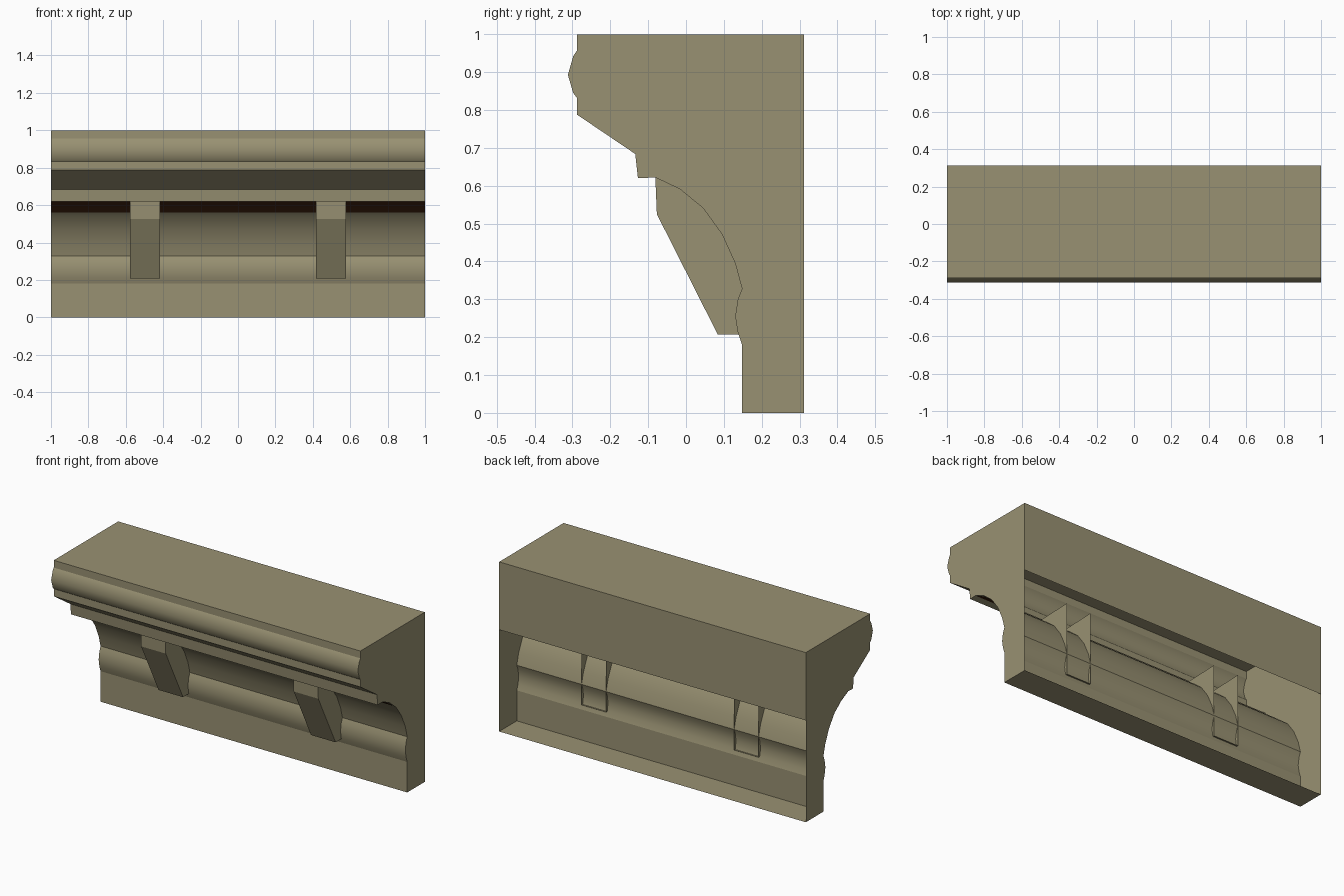
import bpy, bmesh

if "Cube" in bpy.data.objects:
    bpy.data.objects.remove(bpy.data.objects["Cube"])


def material(name, rgb):
    m = bpy.data.materials.new(name)
    m.diffuse_color = (*rgb, 1)
    m.use_nodes = True
    m.node_tree.nodes["Principled BSDF"].inputs["Base Color"].default_value = m.diffuse_color
    return m


stone = material("olive stone", (0.318, 0.285, 0.170))
shadow_brown = material("dark brown", (0.06, 0.02, 0.006))


def extrude_profile(name, profile, x0, x1, mat, caps=True, smooth=(), sharp=()):
    """Sweep an open (y, z) profile along x; caps close the two ends."""
    bm = bmesh.new()
    a = [bm.verts.new((x0, y, z)) for y, z in profile]
    b = [bm.verts.new((x1, y, z)) for y, z in profile]
    for i in range(len(profile) - 1):
        f = bm.faces.new((a[i], a[i + 1], b[i + 1], b[i]))
        f.smooth = i in smooth
    if caps:
        bm.faces.new(a)
        bm.faces.new(b)
    for i in sharp:
        bm.edges.get((a[i], b[i])).smooth = False
    bmesh.ops.recalc_face_normals(bm, faces=bm.faces)
    mesh = bpy.data.meshes.new(name)
    bm.to_mesh(mesh)
    bm.free()
    mesh.materials.append(mat)
    obj = bpy.data.objects.new(name, mesh)
    bpy.context.collection.objects.link(obj)
    return obj


# Cornice shell: base panel, small bead, cove, lip, sloped soffit, top bead.
# The back is open below z = 0.6.
bead = [(0.148, 0.18), (0.137, 0.212), (0.13, 0.255), (0.137, 0.30)]
cove = [(0.148, 0.328), (0.13, 0.395), (0.095, 0.472), (0.045, 0.541),
        (-0.016, 0.591), (-0.081, 0.622)]
lip = [(-0.127, 0.62), (-0.134, 0.684), (-0.288, 0.788)]
top_bead = [(-0.288, 0.832), (-0.298, 0.845), (-0.312, 0.893),
            (-0.298, 0.942), (-0.288, 0.957)]
profile = ([(0.312, 0), (0.148, 0)] + bead + cove + lip + top_bead
           + [(-0.288, 1), (0.312, 1), (0.312, 0.6)])
smooth = set(range(2, 11)) | set(range(15, 19))
extrude_profile("cornice", profile, -1, 1, stone, smooth=smooth, sharp=(6,))

# Dark strip tucked under the lip, just in front of the cove
extrude_profile("under_lip_strip",
                [(-0.081, 0.619), (-0.018, 0.588), (0.018, 0.56)],
                -0.999, 0.999, shadow_brown, caps=False)

# Pair of brackets, open at the back and top, passing through the cove
bracket = [(-0.081, 0.622), (-0.077, 0.525), (0.084, 0.207), (0.148, 0.207)]
for side, x in (("left", -0.4975), ("right", 0.4975)):
    obj = extrude_profile(side + "_bracket", bracket, x - 0.08, x + 0.08,
                          stone, caps=False)
    # Side walls run back to the bracket's open rear edge
    bm = bmesh.new()
    bm.from_mesh(obj.data)
    for sx in (x - 0.08, x + 0.08):
        bm.faces.new([bm.verts.new((sx, y, z))
                      for y, z in bracket + [(0.148, 0.63)]])
    bmesh.ops.remove_doubles(bm, verts=bm.verts, dist=0.0005)
    bmesh.ops.recalc_face_normals(bm, faces=bm.faces)
    bm.to_mesh(obj.data)
    bm.free()
